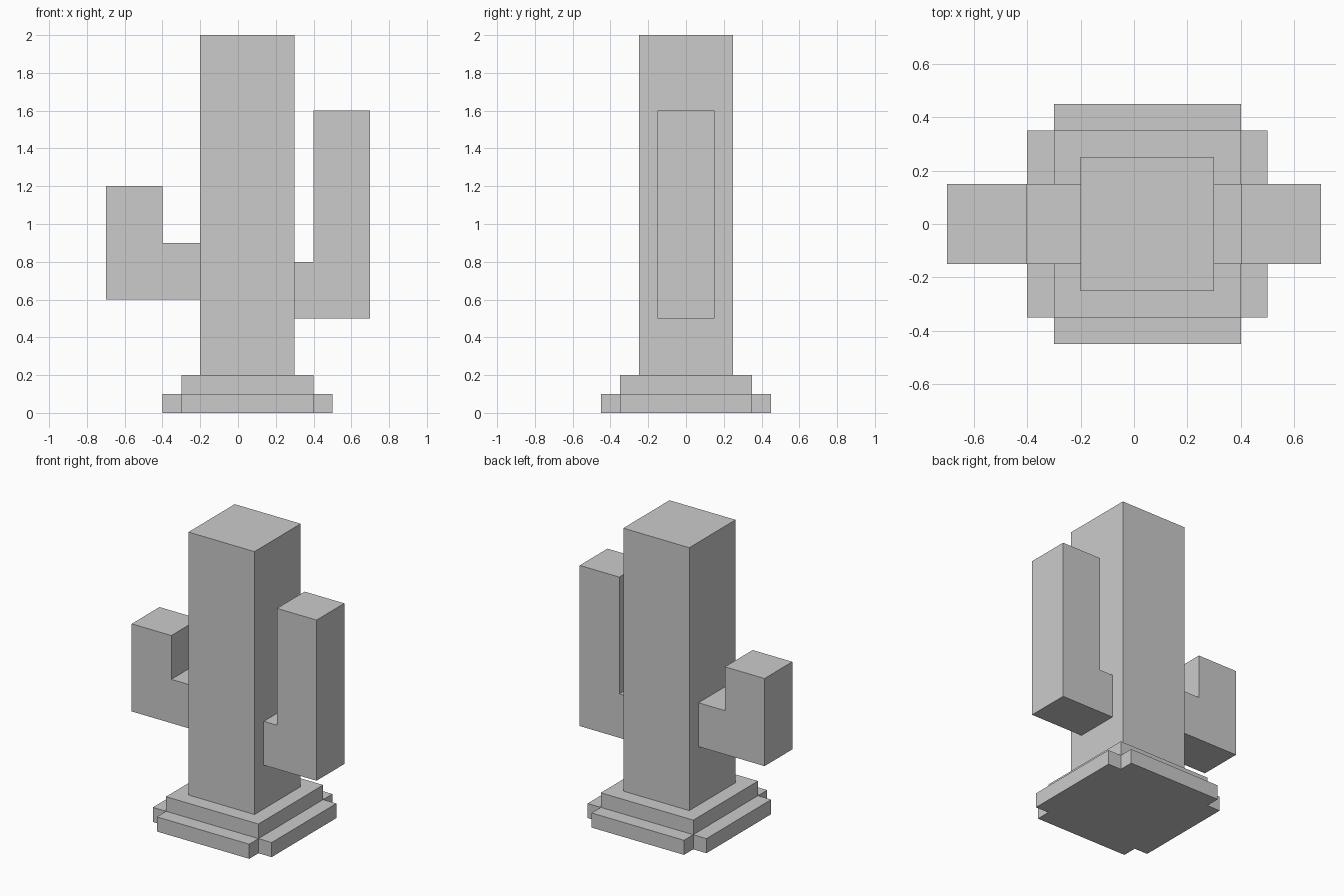
import bpy, bmesh
from mathutils import Vector

if "Cube" in bpy.data.objects:
    bpy.data.objects.remove(bpy.data.objects["Cube"])


def extrude_profile(name, points, direction):
    """Extrude a closed flat outline along a direction into a solid."""
    bm = bmesh.new()
    face = bm.faces.new([bm.verts.new(p) for p in points])
    result = bmesh.ops.extrude_face_region(bm, geom=[face], use_keep_orig=True)
    moved = [g for g in result["geom"] if isinstance(g, bmesh.types.BMVert)]
    bmesh.ops.translate(bm, verts=moved, vec=Vector(direction))
    bmesh.ops.recalc_face_normals(bm, faces=bm.faces)
    mesh = bpy.data.meshes.new(name)
    bm.to_mesh(mesh)
    bm.free()
    obj = bpy.data.objects.new(name, mesh)
    bpy.context.collection.objects.link(obj)
    return obj


def block(name, half_x, half_y, z0, z1):
    """Box centred on the trunk axis."""
    outline = [(AXIS + sx * half_x, sy * half_y, z0)
               for sx, sy in ((-1, -1), (1, -1), (1, 1), (-1, 1))]
    return extrude_profile(name, outline, (0, 0, z1 - z0))


def arm(name, root, elbow, tip, bottom, shelf, top):
    """L-shaped arm: a stub leaving the trunk, then an upright."""
    outline = [(root, bottom), (tip, bottom), (tip, top),
               (elbow, top), (elbow, shelf), (root, shelf)]
    return extrude_profile(name, [(x, -0.15, z) for x, z in outline], (0, 0.3, 0))


AXIS = 0.05  # the trunk sits slightly right of centre

# Lower base: a square with notched corners
quarter = [(0.45, 0.35), (0.35, 0.35), (0.35, 0.45)]
cross = []
for sx, sy in ((1, 1), (-1, 1), (-1, -1), (1, -1)):
    pts = quarter if sx * sy > 0 else quarter[::-1]
    cross += [(AXIS + sx * x, sy * y, 0) for x, y in pts]
extrude_profile("lower_base", cross, (0, 0, 0.1))

# Upper base step and trunk
block("upper_base", 0.35, 0.35, 0.1, 0.2)
block("trunk", 0.25, 0.25, 0.2, 2.0)

# Arms
arm("left_arm", -0.2, -0.4, -0.7, 0.6, 0.9, 1.2)
arm("right_arm", 0.3, 0.4, 0.7, 0.5, 0.8, 1.6)
